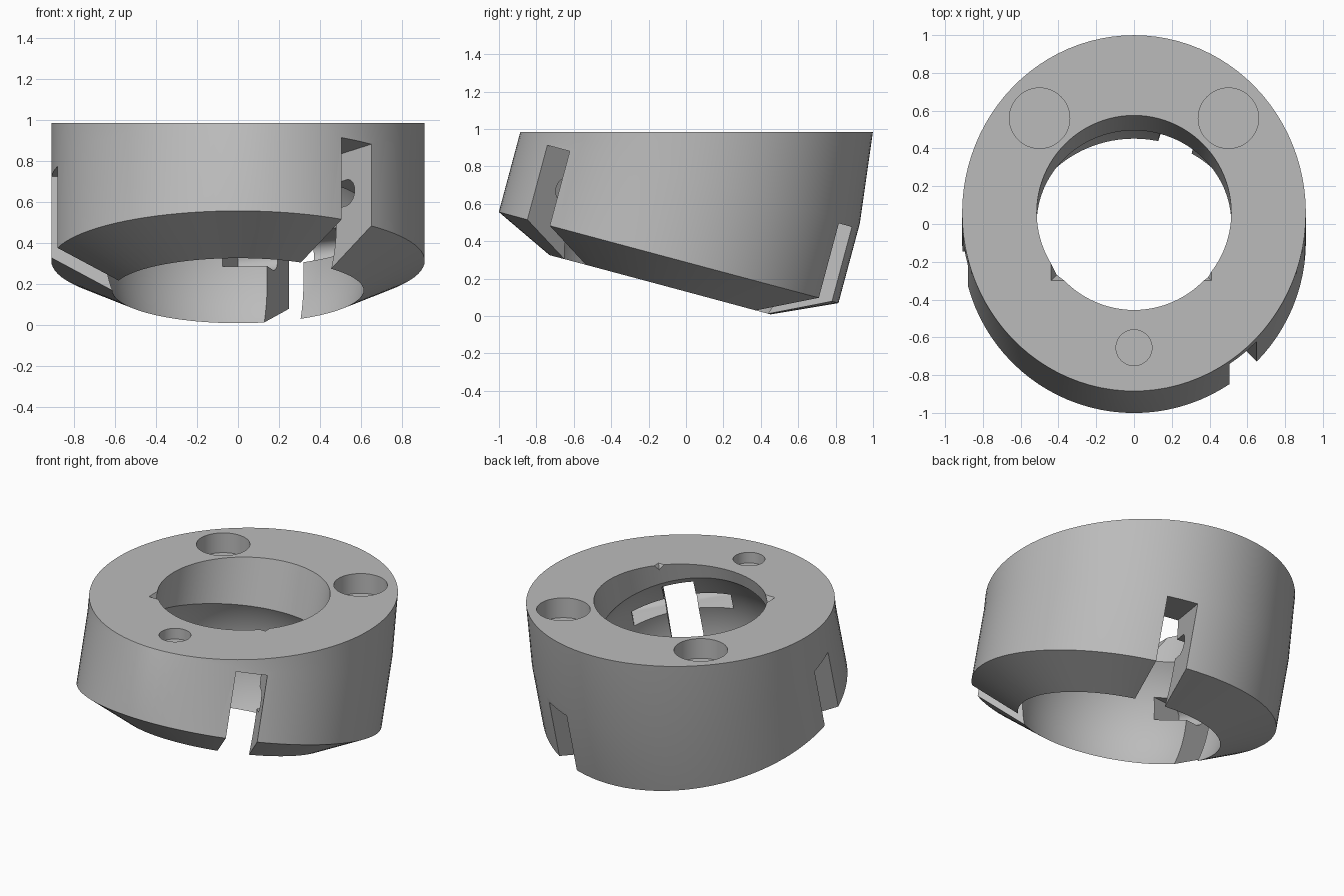
import bpy, bmesh
from math import sin, cos, pi, radians
from mathutils import Matrix, Vector

if "Cube" in bpy.data.objects:
    bpy.data.objects.remove(bpy.data.objects["Cube"], do_unlink=True)

TOP = 0.985
TILT = Matrix.Rotation(radians(-15), 4, 'X')   # lower housing leans back
SEG = 96

grey = bpy.data.materials.new("plain_grey")
grey.use_nodes = True
grey.diffuse_color = (0.5, 0.5, 0.5, 1)
grey.node_tree.nodes["Principled BSDF"].inputs["Base Color"].default_value = (0.5, 0.5, 0.5, 1)


def finish(bm, name):
    bmesh.ops.recalc_face_normals(bm, faces=bm.faces)
    mesh = bpy.data.meshes.new(name)
    bm.to_mesh(mesh)
    bm.free()
    mesh.materials.append(grey)
    ob = bpy.data.objects.new(name, mesh)
    bpy.context.collection.objects.link(ob)
    return ob


def ring(bm, rx, ry, cy, h, tilt=True):
    pts = [Vector((rx * cos(a), cy + ry * sin(a), h))
           for a in (2 * pi * i / SEG for i in range(SEG))]
    return [bm.verts.new(TILT @ p if tilt else p) for p in pts]


def loft(name, rings):
    bm = bmesh.new()
    loops = [ring(bm, *r) for r in rings]
    for a, b in zip(loops, loops[1:]):
        for i in range(SEG):
            j = (i + 1) % SEG
            bm.faces.new((a[i], a[j], b[j], b[i]))
    bm.faces.new(loops[0])
    bm.faces.new(loops[-1])
    return finish(bm, name)


def box(name, lo, hi, matrix):
    bm = bmesh.new()
    lo, hi = Vector(lo), Vector(hi)
    size = Matrix.Diagonal((*(hi - lo), 1))
    bmesh.ops.create_cube(bm, size=1, matrix=matrix @ Matrix.Translation((lo + hi) / 2) @ size)
    return finish(bm, name)


def cone(name, r1, r2, depth, matrix, sides=48):
    bm = bmesh.new()
    bmesh.ops.create_cone(bm, cap_ends=True, segments=sides, radius1=r1, radius2=r2,
                          depth=depth, matrix=matrix)
    return finish(bm, name)


# Housing: tilted oval drum, chamfered below, blended to a level top
housing = loft("slotted_ring_housing", [
    (0.60, 0.60, -0.1775, 0.12),
    (0.91, 0.94, -0.1705, 0.278),
    (0.91, 0.94, -0.1705, 0.718),
    (0.91, 0.942, 0.0575, TOP, False)])


def cut(cutter):
    cutter.hide_render = True
    mod = housing.modifiers.new("cut", 'BOOLEAN')
    mod.operation = 'DIFFERENCE'
    mod.solver = 'EXACT'
    mod.object = cutter
    bpy.context.view_layer.objects.active = housing
    bpy.ops.object.modifier_apply(modifier=mod.name)
    bpy.data.objects.remove(cutter, do_unlink=True)


# Round inner cavity and upper opening
bm = bmesh.new()
bmesh.ops.create_uvsphere(bm, u_segments=SEG, v_segments=48, radius=0.652,
                          matrix=TILT @ Matrix.Translation((0, -0.1775, 0.35)))
cut(finish(bm, "cavity_cutter"))
cut(loft("opening_cutter", [(0.515, 0.4975, -0.197, 0.4), (0.515, 0.4975, -0.197, 1.5)]))

# Three radial slots, each with a pin bore and a pocket opening inwards
for angle in (-51, 69, 189):
    m = TILT @ Matrix.Translation((0, -0.1775, 0)) @ Matrix.Rotation(radians(angle), 4, 'Z')
    cut(box("slot_cutter", (0.4, -0.095, -0.2), (1.2, 0.095, 0.69), m))
    cut(box("pocket_cutter", (0.45, -0.3, 0.42), (0.72, 0.3, 0.55), m))
    cut(cone("pin_bore_cutter", 0.0655, 0.0655, 0.602,
             m @ Matrix.Translation((0.72, 0, 0.485)) @ Matrix.Rotation(pi / 2, 4, 'X')))

# Blind mounting holes in the top face
for x, y, r, depth in ((-0.5, 0.56, 0.16, 0.13), (0.5, 0.56, 0.16, 0.13), (0, -0.655, 0.095, 0.07)):
    cut(cone("mount_hole_cutter", r, r, 2 * depth, Matrix.Translation((x, y, TOP))))

# Small pointed corner notches on the opening
for x in (-0.36, 0.33):
    cut(cone("notch_cutter", 0, 0.08 * 2 ** 0.5, 0.16,
             Matrix.Translation((x, -0.22, TOP - 0.078)) @ Matrix.Rotation(pi / 4, 4, 'Z'), 4))

# Smooth curved walls with crisp edges
bpy.ops.object.select_all(action='DESELECT')
housing.select_set(True)
bpy.context.view_layer.objects.active = housing
bpy.ops.object.shade_smooth_by_angle(angle=radians(25))
